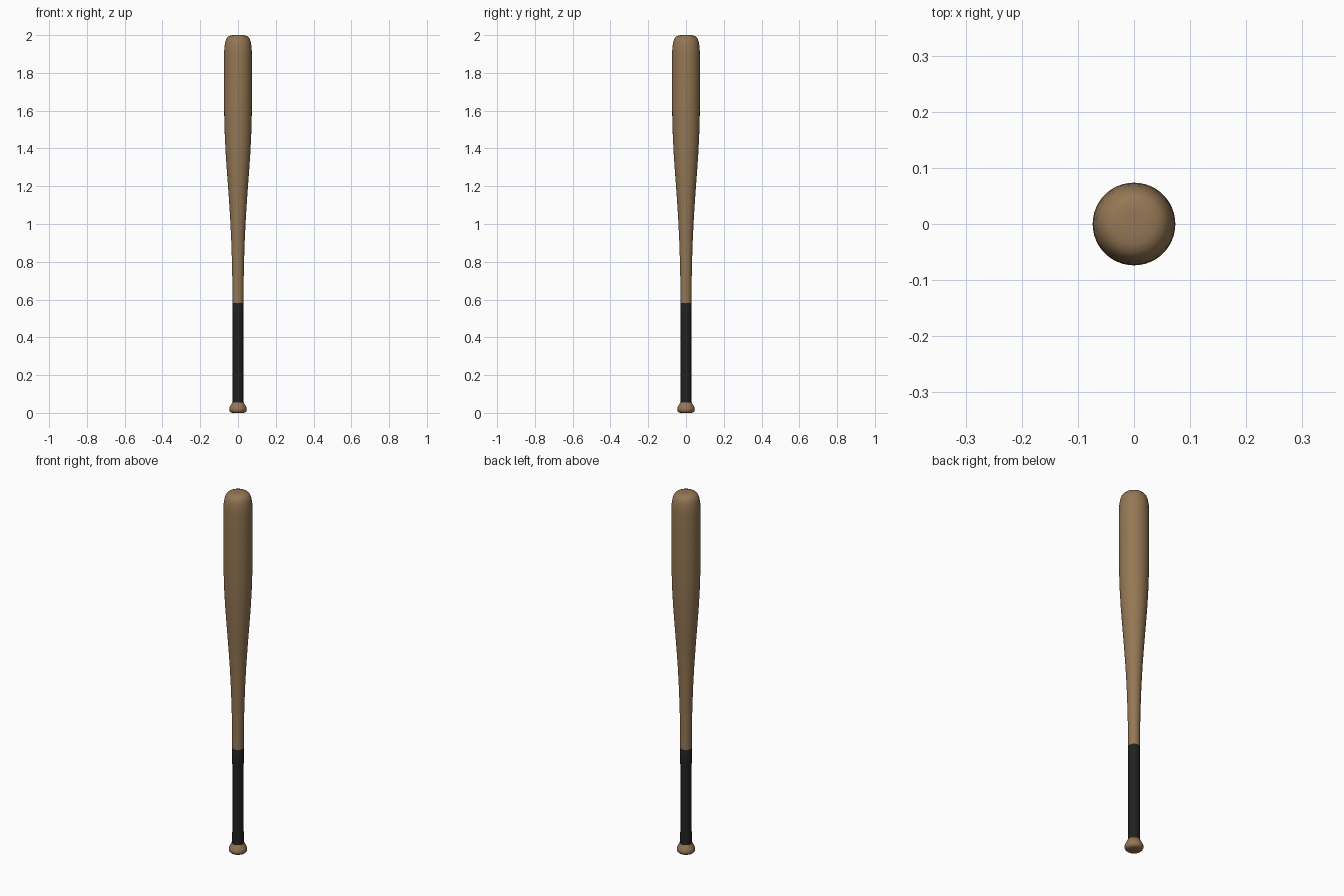
import bpy, bmesh, math

if "Cube" in bpy.data.objects:
    bpy.data.objects.remove(bpy.data.objects["Cube"])

SIDES = 48


def material(name, color):
    m = bpy.data.materials.new(name)
    m.diffuse_color = (*color, 1)
    m.use_nodes = True
    m.node_tree.nodes["Principled BSDF"].inputs["Base Color"].default_value = m.diffuse_color
    return m


def lathe(name, profile, mat, angle=40):
    """Revolve (radius, height) points around z; radius 0 closes an end."""
    bm = bmesh.new()
    verts = [bm.verts.new((r, 0, z)) for r, z in profile]
    edges = [bm.edges.new(p) for p in zip(verts, verts[1:])]
    bmesh.ops.spin(bm, geom=verts + edges, axis=(0, 0, 1), cent=(0, 0, 0),
                   angle=2 * math.pi, steps=SIDES)
    bmesh.ops.remove_doubles(bm, verts=bm.verts, dist=1e-5)
    bmesh.ops.recalc_face_normals(bm, faces=bm.faces)
    mesh = bpy.data.meshes.new(name)
    bm.to_mesh(mesh)
    bm.free()
    mesh.materials.append(mat)
    ob = bpy.data.objects.new(name, mesh)
    bpy.context.collection.objects.link(ob)
    bpy.ops.object.select_all(action='DESELECT')
    ob.select_set(True)
    bpy.context.view_layer.objects.active = ob
    bpy.ops.object.shade_smooth_by_angle(angle=math.radians(angle))
    return ob


wood = material("wood", (0.30, 0.185, 0.09))
black = material("black_grip_tape", (0.015, 0.015, 0.015))

# Tapered barrel with a rounded tip
lathe("barrel", [
    (0.029, 0.58), (0.0295, 0.68), (0.032, 0.8), (0.036, 0.92),
    (0.042, 1.04), (0.050, 1.16), (0.058, 1.27), (0.065, 1.37),
    (0.070, 1.47), (0.073, 1.58), (0.0737, 1.70), (0.0737, 1.90),
    (0.072, 1.935), (0.068, 1.962), (0.061, 1.982), (0.050, 1.994),
    (0.036, 1.999), (0.018, 2.0), (0, 2.0)], wood)

# Wrapped handle, flaring slightly into the knob
lathe("grip", [
    (0.0305, 0.05), (0.0295, 0.08), (0.0285, 0.14), (0.0285, 0.42),
    (0.029, 0.50), (0.0295, 0.58), (0.0285, 0.582)], black)

# Flared end knob
lathe("knob", [
    (0, 0), (0.030, 0.0), (0.038, 0.003), (0.044, 0.009), (0.0465, 0.017),
    (0.0455, 0.026), (0.041, 0.036), (0.035, 0.047), (0.0315, 0.054),
    (0.0285, 0.055)], wood)
